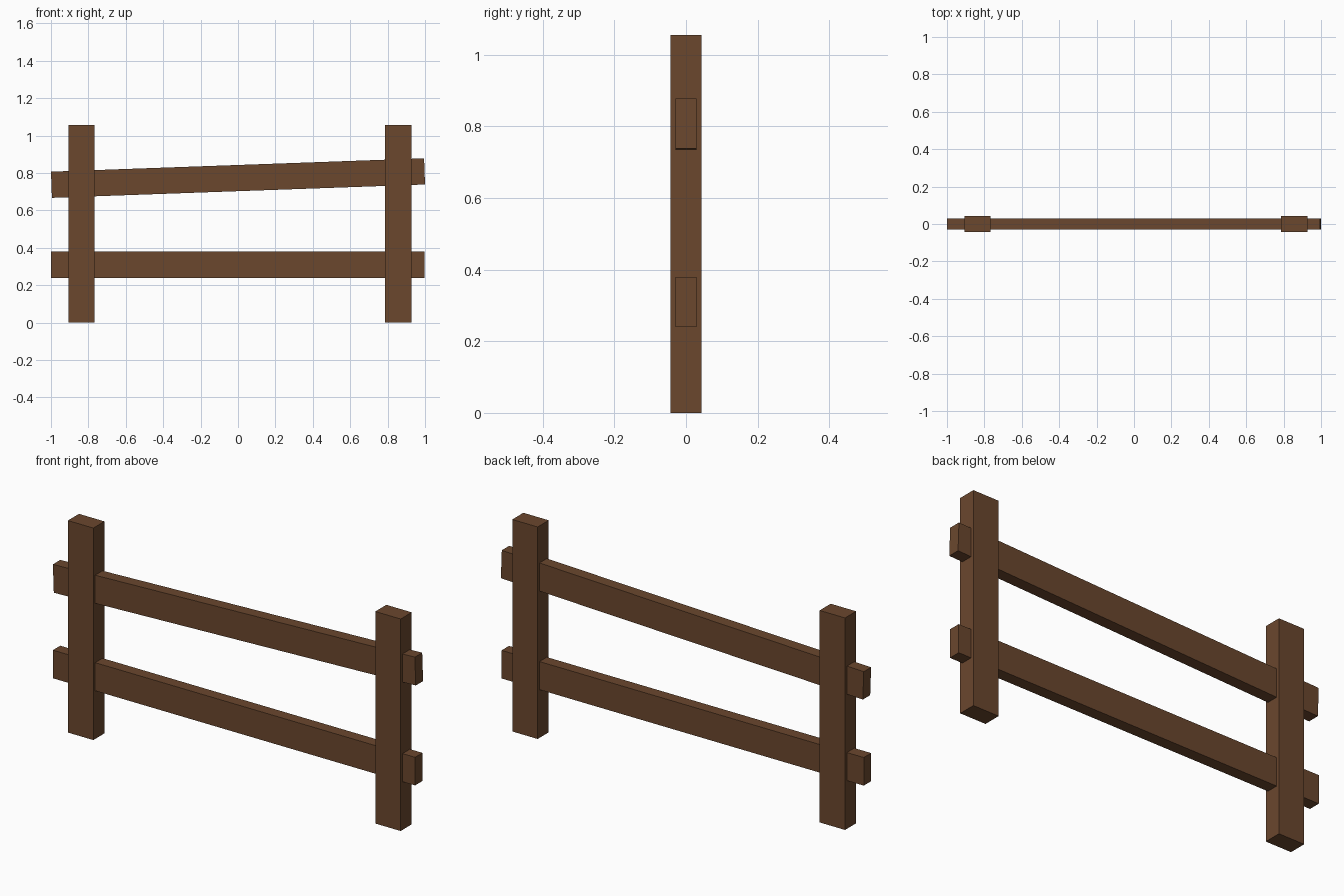
import bpy
import math

default = bpy.data.objects.get("Cube")
if default:
    bpy.data.objects.remove(default, do_unlink=True)

# Single brown timber colour
wood = bpy.data.materials.new("brown_wood")
wood.use_nodes = True
colour = (0.145, 0.063, 0.027, 1.0)
wood.diffuse_color = colour
bsdf = wood.node_tree.nodes["Principled BSDF"]
bsdf.inputs["Base Color"].default_value = colour
bsdf.inputs["Roughness"].default_value = 0.9


def beam(name, size, centre, tilt=0.0):
    """Box-shaped timber, tilted in the plane of the fence."""
    bpy.ops.mesh.primitive_cube_add(size=1, location=centre)
    obj = bpy.context.object
    obj.name = obj.data.name = name
    obj.scale = size
    bpy.ops.object.transform_apply(location=False, rotation=False, scale=True)
    obj.rotation_euler.y = -tilt
    obj.data.materials.append(wood)
    return obj


WIDTH = 0.14
POST_DEPTH, RAIL_DEPTH = 0.087, 0.058
POST_HEIGHT, RAIL_LENGTH = 1.056, 1.996

# Upright posts
for name, x in (("right_post", -0.837), ("left_post", 0.857)):
    beam(name, (WIDTH, POST_DEPTH, POST_HEIGHT), (x, 0, POST_HEIGHT / 2))

# Level lower rail and crooked upper rail
beam("lower_rail", (RAIL_LENGTH, RAIL_DEPTH, WIDTH), (-0.002, 0, 0.31))
beam("upper_rail", (RAIL_LENGTH, RAIL_DEPTH, WIDTH), (0, 0, 0.773), math.radians(2.05))
